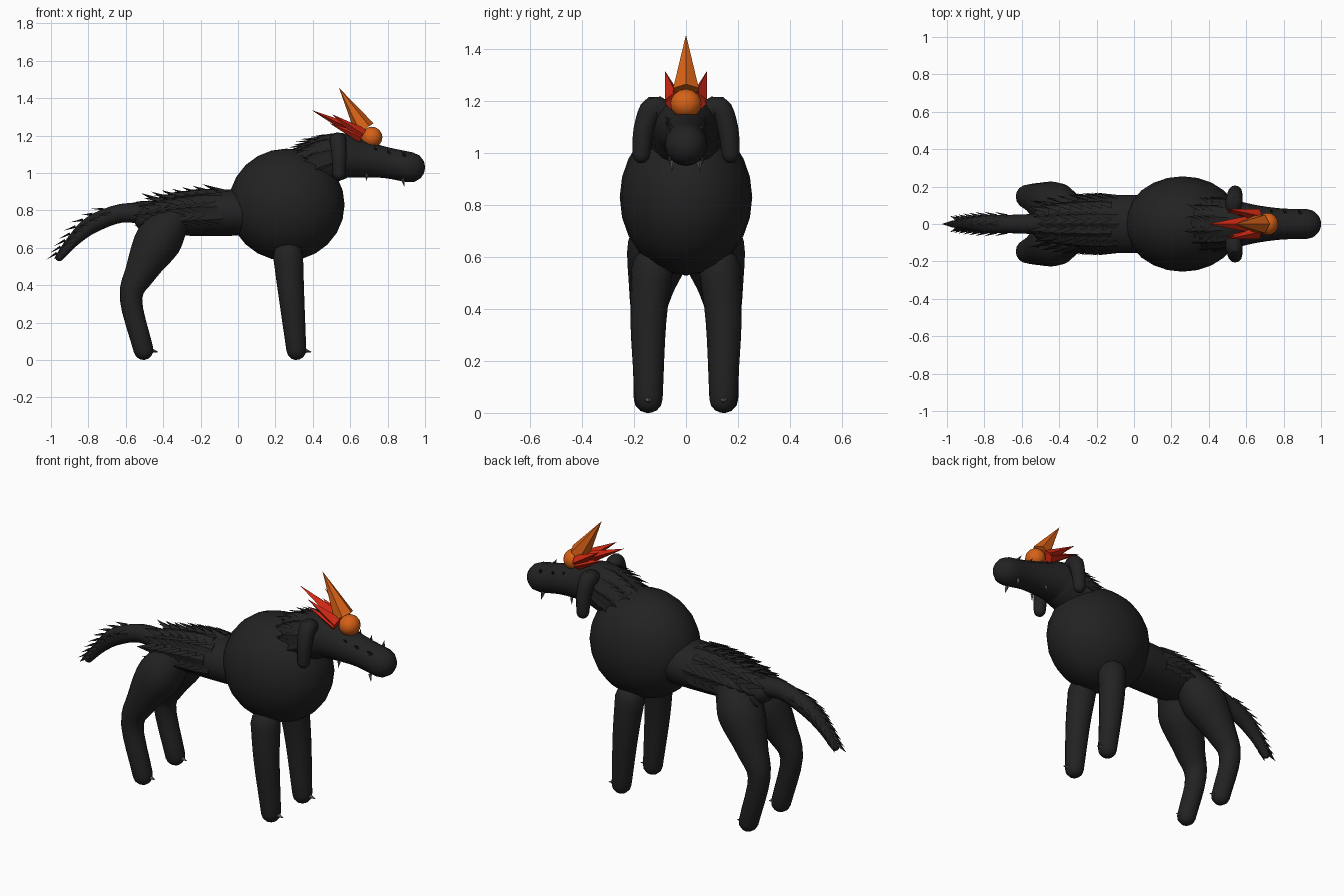
import bpy, bmesh, math
from mathutils import Vector, Matrix

cube = bpy.data.objects.get("Cube")
if cube:
    bpy.data.objects.remove(cube, do_unlink=True)


def material(name, rgb):
    m = bpy.data.materials.new(name)
    m.use_nodes = True
    m.diffuse_color = (*rgb, 1)
    m.node_tree.nodes["Principled BSDF"].inputs["Base Color"].default_value = (*rgb, 1)
    return m


BLACK = material("charcoal black", (0.016, 0.016, 0.016))
ORANGE = material("flame orange", (0.68, 0.12, 0.008))
RED = material("flame red", (0.6, 0.02, 0.006))
GREY = material("claw grey", (0.09, 0.09, 0.09))


def finish(name, bm, mat, smooth=True):
    bmesh.ops.recalc_face_normals(bm, faces=bm.faces)
    mesh = bpy.data.meshes.new(name)
    bm.to_mesh(mesh)
    bm.free()
    mesh.materials.append(mat)
    ob = bpy.data.objects.new(name, mesh)
    bpy.context.collection.objects.link(ob)
    if smooth:
        bpy.ops.object.select_all(action='DESELECT')
        ob.select_set(True)
        bpy.context.view_layer.objects.active = ob
        bpy.ops.object.shade_smooth_by_angle(angle=math.radians(40))
    return ob


def ball(name, centre, radii, mat, segs=24):
    bm = bmesh.new()
    bmesh.ops.create_uvsphere(bm, u_segments=segs, v_segments=segs // 2, radius=1,
                              matrix=Matrix.Translation(centre) @ Matrix.Diagonal((*radii, 1)))
    return finish(name, bm, mat)


def spline(path, steps=4):
    """Smooth curve through points of (x, y, z, radius)."""
    p = [Vector(q) for q in path]
    p = [2 * p[0] - p[1]] + p + [2 * p[-1] - p[-2]]
    out = []
    for a, b, c, d in zip(p, p[1:], p[2:], p[3:]):
        for k in range(steps):
            t = k / steps
            out.append(b + (c - a) * t / 2 + (a - b * 2.5 + c * 2 - d / 2) * t * t
                       + ((b - c) * 1.5 + (d - a) / 2) * t ** 3)
    return out + [p[-2]]


def tube(name, path, mat=BLACK, wide=1.0, ref=(0, 1, 0), sides=16):
    """Limb with rounded ends; wide stretches it along the ref axis."""
    pts = spline(path)
    pos = [q.to_3d() for q in pts]
    rad = [q[3] for q in pts]
    tan = [(pos[min(i + 1, len(pos) - 1)] - pos[max(i - 1, 0)]).normalized() for i in range(len(pos))]
    rings = list(zip(pos, tan, rad))
    caps = [math.radians(a) for a in (28, 55, 78)]

    def cap(ring, sign):
        c, t, r = ring
        return [(c + t * sign * r * math.sin(a), t, r * math.cos(a)) for a in caps]

    rings = cap(rings[0], -1)[::-1] + rings + cap(rings[-1], 1)
    bm = bmesh.new()
    loops = []
    for c, t, r in rings:
        side = Vector(ref)
        side = (side - t * side.dot(t)).normalized()
        up = t.cross(side)
        angles = [math.tau * k / sides for k in range(sides)]
        loops.append([bm.verts.new(c + side * r * wide * math.cos(a) + up * r * math.sin(a)) for a in angles])
    for a, b in zip(loops, loops[1:]):
        for k in range(sides):
            n = (k + 1) % sides
            bm.faces.new((a[k], a[n], b[n], b[k]))
    bm.faces.new(loops[0])
    bm.faces.new(loops[-1])
    return finish(name, bm, mat)


def spike(bm, base, tip, width, thick, normal=(0, 0, 1), sides=4):
    """Pointed, optionally flattened cone added to a mesh."""
    base, tip = Vector(base), Vector(tip)
    d = (tip - base).normalized()
    n = Vector(normal)
    n = (n - d * n.dot(d)).normalized()
    s = n.cross(d)
    m = Matrix((s * width, n * thick, d)).transposed().to_4x4()
    m.translation = (base + tip) / 2
    bmesh.ops.create_cone(bm, cap_ends=True, segments=sides, radius1=1, radius2=0,
                          depth=(tip - base).length, matrix=m)


def fur(name, path, wide, angles, length, lift, size, first=0, last=None):
    """Rows of flat pointed tufts along a limb, swept toward the tail."""
    bm = bmesh.new()
    pts = spline(path, 3)
    for i, q in enumerate(pts[first:last]):
        c, r = q.to_3d(), q[3]
        j = i + first
        t = (pts[min(j + 1, len(pts) - 1)] - pts[max(j - 1, 0)]).to_3d().normalized()
        if t.x > 0:
            t = -t
        up = t.cross(Vector((0, 1, 0)))
        up = up if up.z > 0 else -up
        for k, deg in enumerate(angles):
            a = math.radians(deg)
            out = up * math.cos(a) + Vector((0, wide * math.sin(a), 0))
            base = c + out * r * 0.96 + t * (0.03 if k % 2 else 0)
            spike(bm, base, base + t * length + out * lift, size, size * 0.35, out)
    return finish(name, bm, BLACK, False)


# Body
ball("chest", (0.26, 0, 0.83), (0.31, 0.255, 0.3), BLACK)
torso = [(0.02, 0, 0.79, 0.125), (-0.14, 0, 0.785, 0.122), (-0.3, 0, 0.775, 0.11), (-0.48, 0, 0.755, 0.075)]
tube("hind_torso", torso, wide=1.25)
fur("back_fur", torso, 1.25, (-105, -75, -45, -18, 18, 45, 75, 105), 0.11, 0.02, 0.035, 2, -1)

# Raised crest along the spine
bm = bmesh.new()
for i in range(7):
    x = -0.08 - 0.055 * i
    z = 0.895 - 0.008 * i
    spike(bm, (x, 0, z), (x - 0.11, 0, z + 0.045), 0.04, 0.018)
finish("spine_crest", bm, BLACK, False)

# Tail
tail = [(-0.45, 0, 0.775, 0.06), (-0.62, 0, 0.785, 0.05), (-0.78, 0, 0.725, 0.048),
        (-0.88, 0, 0.64, 0.034), (-0.955, 0, 0.55, 0.022)]
tube("tail", tail, sides=12)
fur("tail_fur", tail, 1, (-70, 0, 70), 0.065, 0.022, 0.02, 4, -1)

# Neck and head
neck = [(0.34, 0, 0.99, 0.13), (0.44, 0, 1.055, 0.13), (0.54, 0, 1.09, 0.125)]
head = neck[1:] + [(0.66, 0, 1.075, 0.1), (0.79, 0, 1.055, 0.083), (0.92, 0, 1.03, 0.081)]
tube("neck", neck)
tube("head", head)
fur("neck_fur", neck, 1, (-100, -70, -42, -15, 15, 42, 70, 100), 0.09, 0.03, 0.026, 1)

# Flame ornament on the brow
ball("brow_orb", (0.715, 0, 1.19), (0.057, 0.06, 0.057), ORANGE, 16)
bm = bmesh.new()
spike(bm, (0.677, 0, 1.235), (0.54, 0, 1.455), 0.057, 0.057, (1, 0, 0), 6)
finish("brow_horn", bm, ORANGE, False)
bm = bmesh.new()
spike(bm, (0.665, 0, 1.205), (0.395, 0, 1.335), 0.055, 0.04)
for s in (-1, 1):
    spike(bm, (0.665, s * 0.045, 1.205), (0.5, s * 0.08, 1.315), 0.036, 0.036)
    spike(bm, (0.66, s * 0.05, 1.19), (0.49, s * 0.065, 1.265), 0.03, 0.03)
finish("red_crest", bm, RED, False)

for s, side in ((1, "left"), (-1, "right")):
    # Hanging ears
    tube(side + "_ear", [(0.53, s * 0.06, 1.14, 0.04), (0.535, s * 0.125, 1.175, 0.045),
                         (0.54, s * 0.162, 1.09, 0.04), (0.54, s * 0.172, 0.995, 0.034)],
         ref=(1, 0, 0), sides=12)
    # Legs
    tube(side + "_front_leg", [(0.268, s * 0.13, 0.555, 0.08), (0.285, s * 0.145, 0.35, 0.069),
                               (0.312, s * 0.143, 0.053, 0.053)])
    tube(side + "_hind_leg", [(-0.34, s * 0.07, 0.755, 0.09), (-0.425, s * 0.1, 0.64, 0.125),
                              (-0.52, s * 0.135, 0.47, 0.085), (-0.572, s * 0.148, 0.325, 0.06),
                              (-0.505, s * 0.148, 0.053, 0.053)])
    # Claws and teeth
    bm = bmesh.new()
    for x in (0.35, -0.47):
        spike(bm, (x, s * 0.145, 0.052), (x + 0.045, s * 0.145, 0.042), 0.02, 0.016)
    finish(side + "_claws", bm, GREY, False)
    bm = bmesh.new()
    spike(bm, (0.88, s * 0.05, 0.97), (0.89, s * 0.055, 0.925), 0.012, 0.012, (1, 0, 0))
    spike(bm, (0.69, s * 0.06, 0.995), (0.685, s * 0.065, 0.955), 0.01, 0.01, (1, 0, 0))
    finish(side + "_teeth", bm, GREY, False)
    # Small bumps along the muzzle
    bm = bmesh.new()
    for x, z in ((0.74, 1.115), (0.81, 1.1), (0.89, 1.09)):
        spike(bm, (x, s * 0.055, z), (x - 0.01, s * 0.08, z + 0.025), 0.012, 0.012, (1, 0, 0))
    finish(side + "_muzzle_bumps", bm, BLACK, False)
